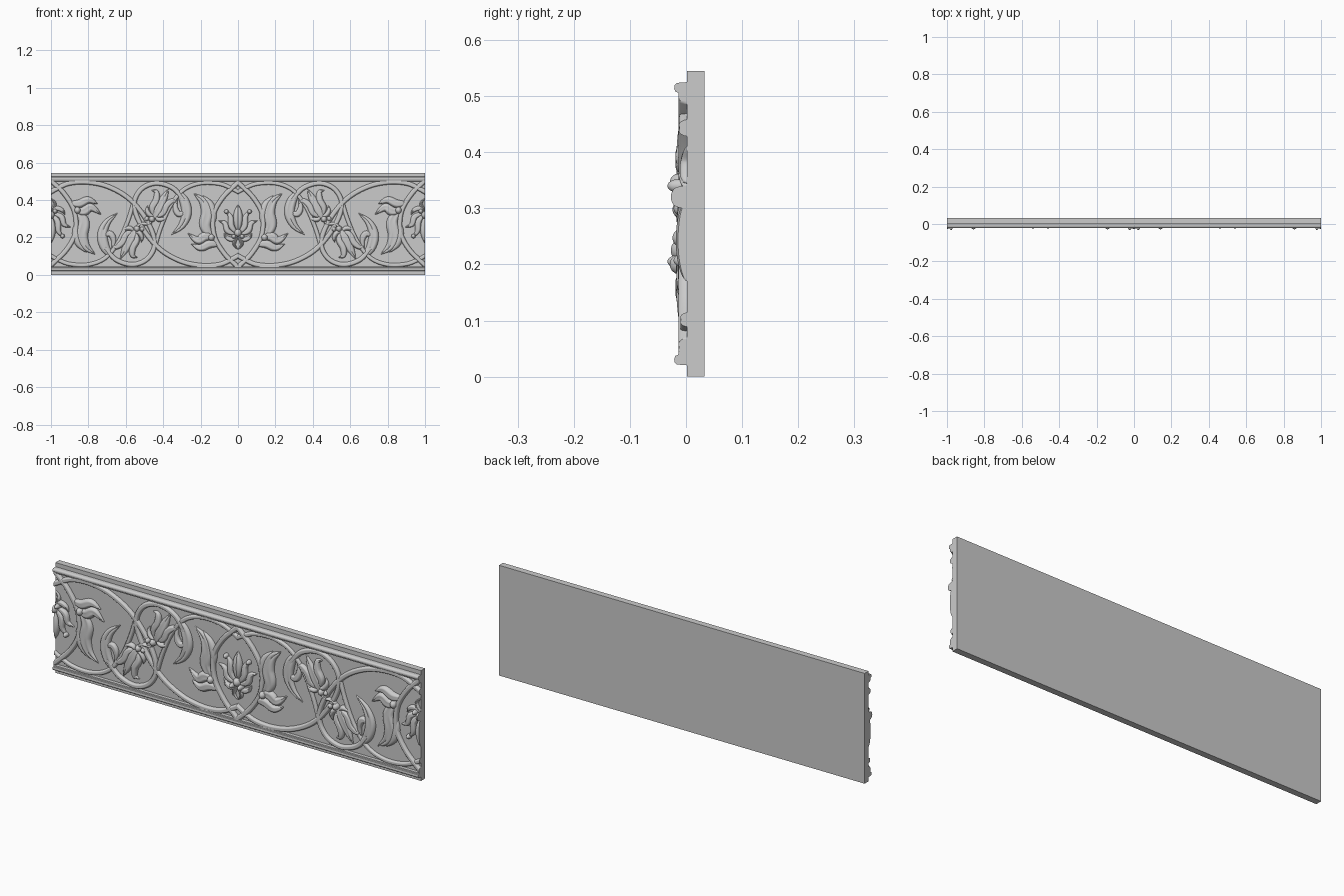
import bpy, bmesh, math
from mathutils import Vector, Matrix

if "Cube" in bpy.data.objects:
    bpy.data.objects.remove(bpy.data.objects["Cube"])

BACK = 0.004                       # relief roots sit just inside the slab
FRONT = 0.002                      # front face of the slab
PIVOT = Vector((0.5, 0, 0.2725))   # half-turn centre of each half of the frieze


def spline(pts, n):
    """Smooth curve through 2D points."""
    p = [Vector(q) for q in pts]
    p = [2 * p[0] - p[1]] + p + [2 * p[-1] - p[-2]]
    out = []
    for i in range(1, len(p) - 2):
        a, b, c, d = p[i - 1:i + 3]
        for k in range(n):
            t = k / n
            out.append(0.5 * (2 * b + (c - a) * t + (2 * a - 5 * b + 4 * c - d) * t * t
                              + (3 * b - a - 3 * c + d) * t ** 3))
    return out + [p[-2]]


def leaf_w(t):
    return max(0.02, math.sin(math.pi * t ** 0.8)) ** 0.75


def petal_w(t):
    return 0.3 + 0.7 * math.sin(math.pi * t * 0.75) if t < 0.6 else max(0.02, (1 - t) / 0.4) ** 0.6


def stem_w(t):
    return 1.0


def loft(bm, pts, w, h, shape=stem_w, crease=0.0, n=9, across=10):
    """Raised strip along a path, rounded across, with an optional central groove."""
    path = spline(pts, n)
    rows = []
    for i, p in enumerate(path):
        d = (path[min(i + 1, len(path) - 1)] - path[max(i - 1, 0)]).normalized()
        s = shape(i / (len(path) - 1))
        row = []
        for k in range(across + 1):
            u = -math.cos(math.pi * k / across)
            rise = math.sqrt(max(0, 1 - u * u)) * (1 - crease * math.exp(-(u / 0.3) ** 2))
            q = p + Vector((-d.y, d.x)) * (u * w * s)
            row.append(bm.verts.new((q.x, BACK - (h + BACK) * rise * s ** 0.6, q.y)))
        rows.append(row)
    for a, b in zip(rows, rows[1:]):
        for k in range(across):
            bm.faces.new((a[k], a[k + 1], b[k + 1], b[k]))


def bead(bm, x, z, r, h):
    """Round boss."""
    loft(bm, [(x, z - r), (x, z + r)], r, h,
         lambda t: math.sqrt(max(0.001, 1 - (2 * t - 1) ** 2)), n=12)


def place(pts, base, ang, s):
    c, k = math.cos(ang), math.sin(ang)
    return [(base[0] + s * (x * c - z * k), base[1] + s * (x * k + z * c)) for x, z in pts]


def finish(name, bm):
    """Trim at the centre line, repeat by half turn and mirror, make the object."""
    bm.normal_update()
    bmesh.ops.reverse_faces(bm, faces=[f for f in bm.faces if f.normal.y > 0])
    cut = bmesh.ops.bisect_plane(bm, geom=bm.verts[:] + bm.edges[:] + bm.faces[:], dist=1e-5,
                                 plane_co=(0, 0, 0), plane_no=(1, 0, 0), clear_inner=True)
    edges = [e for e in cut['geom_cut'] if isinstance(e, bmesh.types.BMEdge)]
    if edges:                                       # close the cut end
        ext = bmesh.ops.extrude_edge_only(bm, edges=edges)['geom']
        for v in ext:
            if isinstance(v, bmesh.types.BMVert):
                v.co.y = BACK + 0.002
        walls = [f for f in ext if isinstance(f, bmesh.types.BMFace)]
        bm.normal_update()
        bmesh.ops.reverse_faces(bm, faces=[f for f in walls if f.normal.x > 0])
    dup = bmesh.ops.duplicate(bm, geom=bm.verts[:] + bm.edges[:] + bm.faces[:])['geom']
    bmesh.ops.rotate(bm, cent=PIVOT, matrix=Matrix.Rotation(math.pi, 3, 'Y'),
                     verts=[v for v in dup if isinstance(v, bmesh.types.BMVert)])
    dup = bmesh.ops.duplicate(bm, geom=bm.verts[:] + bm.edges[:] + bm.faces[:])['geom']
    for v in dup:
        if isinstance(v, bmesh.types.BMVert):
            v.co.x = -v.co.x
    bmesh.ops.reverse_faces(bm, faces=[f for f in dup if isinstance(f, bmesh.types.BMFace)])
    make(name, bm, 50)


def make(name, bm, angle=None):
    me = bpy.data.meshes.new(name)
    bm.to_mesh(me)
    bm.free()
    ob = bpy.data.objects.new(name, me)
    bpy.context.collection.objects.link(ob)
    if angle:
        bpy.context.view_layer.objects.active = ob
        ob.select_set(True)
        bpy.ops.object.shade_smooth_by_angle(angle=math.radians(angle))
        ob.select_set(False)


def bar(name, profile, angle=None):
    """Extrude a (y, z) profile along the full length."""
    bm = bmesh.new()
    f = bm.faces.new([bm.verts.new((-1, y, z)) for y, z in profile])
    ext = bmesh.ops.extrude_face_region(bm, geom=[f], use_keep_orig=True)['geom']
    bmesh.ops.translate(bm, vec=(2, 0, 0), verts=[v for v in ext if isinstance(v, bmesh.types.BMVert)])
    bmesh.ops.recalc_face_normals(bm, faces=bm.faces)
    make(name, bm, angle)


# slab and the two edge mouldings
bar("slab", [(FRONT, 0), (0.033, 0), (0.033, 0.545), (FRONT, 0.545)])
mould = [(0.004, 0.525), (-0.008, 0.524), (-0.016, 0.5235), (-0.020, 0.520), (-0.021, 0.514),
         (-0.019, 0.508), (-0.014, 0.506), (-0.013, 0.501), (0.004, 0.500)]
bar("top_moulding", mould, 40)
bar("bottom_moulding", [(y, 0.545 - z) for y, z in mould], 40)

# vine scrolls: spiral, upper arc and central diamond
bm = bmesh.new()
loft(bm, [(-0.03, 0.12), (0.03, 0.085), (0.1, 0.055), (0.2, 0.05), (0.31, 0.075), (0.42, 0.14), (0.51, 0.25),
          (0.555, 0.37), (0.52, 0.455), (0.44, 0.49), (0.35, 0.465), (0.29, 0.40)], 0.013, 0.015, crease=0.2)
loft(bm, [(-0.03, 0.425), (0.03, 0.46), (0.1, 0.487), (0.2, 0.49), (0.29, 0.455), (0.36, 0.37),
          (0.41, 0.26), (0.44, 0.165)], 0.011, 0.012, crease=0.2)
loft(bm, [(-0.02, 0.51), (0.02, 0.475), (0.08, 0.415), (0.125, 0.34), (0.135, 0.27), (0.12, 0.19),
          (0.07, 0.11), (0.02, 0.06), (-0.02, 0.022)], 0.013, 0.016, crease=0.2)
finish("vine_scrolls", bm)

# large tulip-shaped leaves beside the diamond
bm = bmesh.new()
loft(bm, [(0.135, 0.19), (0.175, 0.26), (0.165, 0.33), (0.185, 0.39), (0.235, 0.435)], 0.034, 0.019, leaf_w, 0.35)
loft(bm, [(0.13, 0.27), (0.135, 0.33), (0.15, 0.38), (0.19, 0.425)], 0.022, 0.015, leaf_w)
loft(bm, [(0.13, 0.2), (0.175, 0.205), (0.215, 0.185), (0.268, 0.222)], 0.026, 0.021, leaf_w, 0.25)
loft(bm, [(0.10, 0.16), (0.15, 0.165), (0.2, 0.145), (0.25, 0.165)], 0.023, 0.022, leaf_w, 0.2)
bead(bm, 0.142, 0.2, 0.019, 0.029)
finish("large_leaves", bm)

# curled leaf ending each spiral
bm = bmesh.new()
loft(bm, [(0.335, 0.455), (0.29, 0.40), (0.275, 0.33), (0.30, 0.265), (0.355, 0.215)], 0.028, 0.017, leaf_w, 0.35)
loft(bm, [(0.275, 0.34), (0.315, 0.325), (0.335, 0.36), (0.325, 0.42)], 0.017, 0.016, leaf_w, 0.2)
finish("spiral_leaves", bm)

# bell flower inside each spiral, with berries on its stalk
bm = bmesh.new()
base, ang, s = (0.455, 0.295), math.radians(27), 0.185
loft(bm, place([(0, 0), (0, 0.3), (0, 0.65), (0, 1.0)], base, ang, s), 0.026, 0.017, leaf_w, 0.3)
for m in (-1, 1):
    loft(bm, place([(0.03 * m, 0.1), (0.17 * m, 0.3), (0.17 * m, 0.55), (0.27 * m, 0.75), (0.42 * m, 0.74)],
                   base, ang, s), 0.019, 0.020, leaf_w, 0.2)
    loft(bm, place([(0, 0.12), (0.14 * m, 0.08), (0.27 * m, 0.16), (0.32 * m, 0.3)], base, ang, s),
         0.013, 0.015, leaf_w)
loft(bm, [(0.455, 0.30), (0.475, 0.275), (0.505, 0.2725)], 0.009, 0.014)
bead(bm, 0.46, 0.298, 0.017, 0.024)
bead(bm, 0.488, 0.30, 0.014, 0.022)
finish("bell_flowers", bm)

# palmette inside the diamond
bm = bmesh.new()
loft(bm, [(0, 0.235), (0, 0.29), (0, 0.335), (0, 0.375)], 0.026, 0.022, leaf_w, 0.3)
for pts, w, h in [([(0.005, 0.22), (0.035, 0.26), (0.04, 0.31), (0.065, 0.345)], 0.017, 0.019),
                  ([(0.01, 0.215), (0.055, 0.235), (0.07, 0.275), (0.105, 0.29)], 0.016, 0.018),
                  ([(0.0, 0.21), (0.03, 0.19), (0.06, 0.2), (0.075, 0.225)], 0.013, 0.016),
                  ([(0.0, 0.20), (0.015, 0.185), (0.02, 0.16), (0.0, 0.135)], 0.010, 0.013)]:
    loft(bm, pts, w, h, leaf_w, 0.2)
bead(bm, 0, 0.225, 0.021, 0.027)
bead(bm, 0.062, 0.338, 0.012, 0.022)
bead(bm, 0.022, 0.205, 0.013, 0.033)
finish("palmettes", bm)
